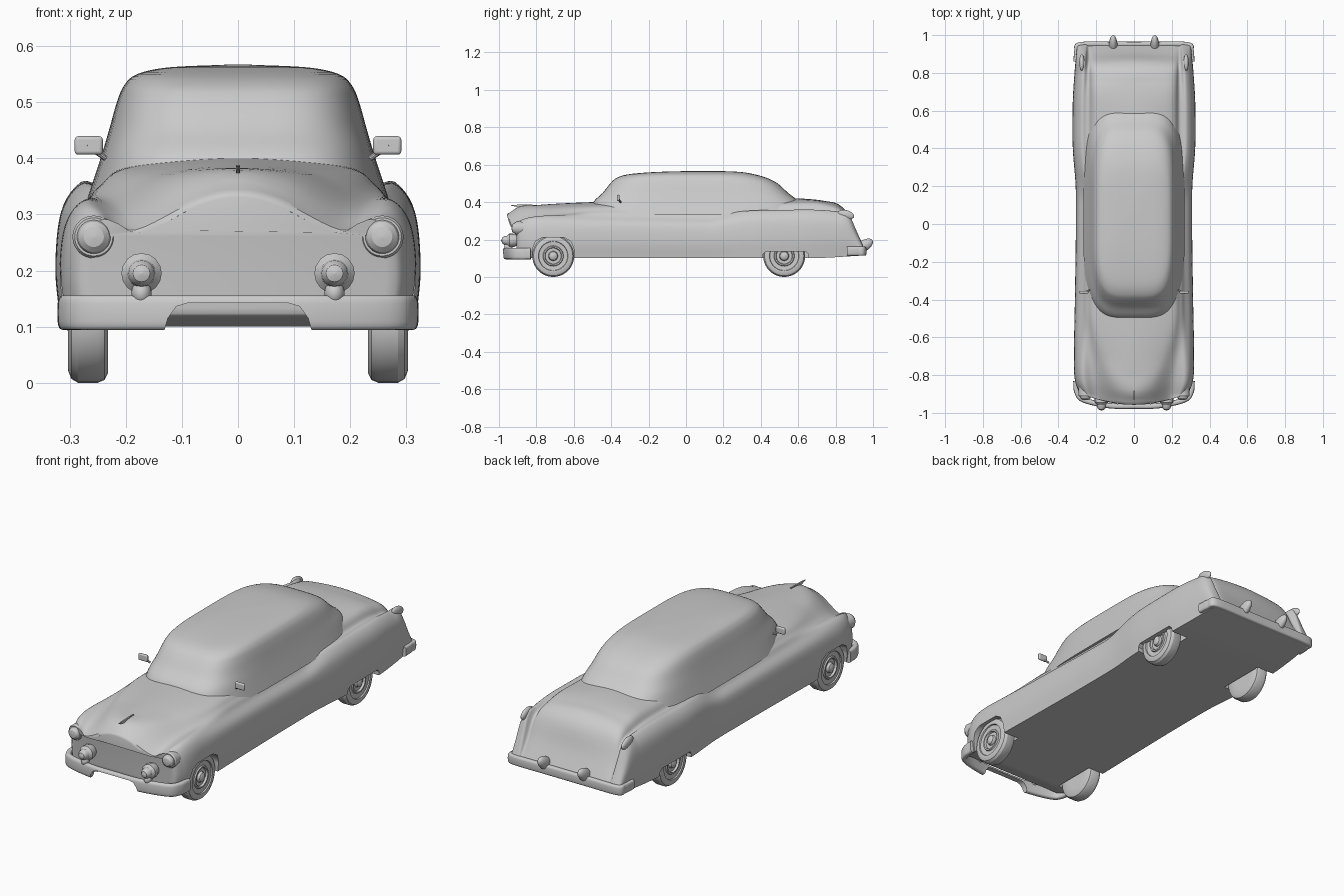
import bpy, bmesh, math
from mathutils import Vector

if "Cube" in bpy.data.objects:
    bpy.data.objects.remove(bpy.data.objects["Cube"])

def build(name, verts, faces, angle=40):
    me = bpy.data.meshes.new(name)
    me.from_pydata([tuple(v) for v in verts], [], faces)
    bm = bmesh.new(); bm.from_mesh(me)
    bmesh.ops.recalc_face_normals(bm, faces=bm.faces)
    bm.to_mesh(me); bm.free()
    ob = bpy.data.objects.new(name, me)
    bpy.context.collection.objects.link(ob)
    smooth(ob, angle)
    return ob

def smooth(ob, angle=40):
    bpy.ops.object.select_all(action='DESELECT')
    ob.select_set(True); bpy.context.view_layer.objects.active = ob
    bpy.ops.object.shade_smooth_by_angle(angle=math.radians(angle))

def loft(name, rings, angle=40):
    n = len(rings[0])
    faces = [(i*n+j, i*n+(j+1) % n, (i+1)*n+(j+1) % n, (i+1)*n+j)
             for i in range(len(rings)-1) for j in range(n)]
    faces += [tuple(range(n)), tuple(range((len(rings)-1)*n, len(rings)*n))]
    return build(name, [v for r in rings for v in r], faces, angle)

def spline(pts, n):
    """Smooth curve through the points, n steps per span."""
    p = [Vector(q) for q in pts]
    p = [2*p[0]-p[1]] + p + [2*p[-1]-p[-2]]
    out = []
    for i in range(1, len(p)-2):
        for k in range(n):
            t = k/n
            a, b = (p[i+1]-p[i-1])/2, (p[i+2]-p[i])/2
            out.append(p[i]*(2*t**3-3*t*t+1) + a*(t**3-2*t*t+t)
                       + p[i+1]*(3*t*t-2*t**3) + b*(t**3-t*t))
    return out + [p[-2]]

def key(tab, y):
    """Smooth value at y from (y, value) keys."""
    s = [(b[1]-a[1])/(b[0]-a[0]) for a, b in zip(tab, tab[1:])]
    m = [s[0]] + [(a+b)/2 if a*b > 0 else 0 for a, b in zip(s, s[1:])] + [s[-1]]
    for i in range(len(s)):
        if y <= tab[i+1][0] or i == len(s)-1:
            d = tab[i+1][0]-tab[i][0]; t = (y-tab[i][0])/d
            return (tab[i][1]*(2*t**3-3*t*t+1) + m[i]*d*(t**3-2*t*t+t)
                    + tab[i+1][1]*(3*t*t-2*t**3) + m[i+1]*d*(t**3-t*t))

def sup(t, n):
    c, s = math.cos(t), math.sin(t)
    return math.copysign(abs(c)**(2/n), c), math.copysign(abs(s)**(2/n), s)

def lathe(name, prof, loc, axis, sign=1, sides=32, angle=30):
    rings = []
    for a, r in prof:
        ring = []
        for k in range(sides):
            u, v = r*math.cos(k*math.tau/sides), r*math.sin(k*math.tau/sides)
            ring.append(Vector((a*sign, u, v) if axis == 'x' else (u, a, v)) + Vector(loc))
        rings.append(ring)
    return loft(name, rings, angle)

def ellipsoid(name, loc, scale, tilt=0):
    bpy.ops.mesh.primitive_uv_sphere_add(segments=24, ring_count=12, location=loc, rotation=(tilt, 0, 0))
    ob = bpy.context.object; ob.name = name; ob.scale = scale
    smooth(ob, 60)

def cut(target, pts, axis, lo, hi):
    """Cut a prism through the target along x or y."""
    rings = [[(d, a, b) if axis == 'x' else (a, d, b) for a, b in pts] for d in (lo, hi)]
    c = loft("cutter", rings); c.hide_render = True
    m = target.modifiers.new("cut", 'BOOLEAN'); m.object = c; m.operation = 'DIFFERENCE'; m.solver = 'EXACT'
    bpy.context.view_layer.objects.active = target
    bpy.ops.object.modifier_apply(modifier=m.name)
    bpy.data.objects.remove(c)

# Body: profile keys along the length
WIDTH = [(-.94, .292), (-.88, .31), (-.7, .318), (-.4, .313), (0, .308), (.2, .309), (.4, .324), (.6, .325), (.8, .315), (.955, .30)]
BOTTOM = [(-.94, .115), (-.85, .10), (.65, .10), (.955, .115)]
FENDER = [(-.94, .295), (-.88, .315), (-.6, .325), (-.3, .322), (.12, .315), (.3, .348), (.45, .355), (.8, .35), (.87, .335), (.91, .25), (.955, .15)]
VALLEY = [(-.94, .275), (-.85, .305), (-.7, .33), (-.45, .352), (0, .345), (.5, .355), (.75, .345), (.85, .31), (.9, .225), (.955, .14)]
SHOULDER = [(-.94, .33), (-.88, .36), (-.7, .372), (-.45, .385), (.55, .40), (.75, .39), (.85, .34), (.9, .24), (.955, .14)]
CENTRE = [(-.94, .345), (-.9, .373), (-.8, .384), (-.5, .40), (.55, .42), (.75, .405), (.82, .385), (.87, .33), (.9, .25), (.955, .14)]
HOOD_W = [(-.94, .075), (-.45, .19), (.6, .19), (.955, .2)]
VALLEY_W = [(-.94, .19), (-.45, .245), (.5, .24), (.955, .24)]

def section(y):
    w, zb, zf = key(WIDTH, y), key(BOTTOM, y), key(FENDER, y)
    h, xh, zh = zf-zb, key(HOOD_W, y), key(SHOULDER, y)
    pts = [(w-.01, zb), (w, zb+.4*h), (w-.01, zf-.2*h), (w-.045, zf),
           (key(VALLEY_W, y), key(VALLEY, y)), (xh, zh), (0, key(CENTRE, y)), (-xh, zh)]
    half = spline(pts, 6)[:37]
    half[-1].x = 0
    return half + [Vector((-p.x, p.y)) for p in half[-2::-1]]

def place(sec, y, shrink=1.0):
    f = min(1, max(0, (-.6-y)/.34))
    return [(p.x*shrink, y+.055*f*f*(p.x/.3)**2, .2+(p.y-.2)*shrink) for p in sec]

stations = [-.94+.02*i for i in range(85)] + [.755+.01*i for i in range(21)]
rings = [place(section(-.94), -.957, .90), place(section(-.94), -.952, .965)]
rings += [place(section(y), y) for y in stations]
body = loft("body", rings)

# Wheel arches
front_arch = [(-.825, .05), (-.82, .15), (-.805, .19), (-.77, .21), (-.65, .21), (-.615, .19), (-.60, .15), (-.595, .05)]
rear_arch = [(.405, .05), (.41, .12), (.425, .135), (.64, .135), (.655, .12), (.66, .05)]
for s in (-1, 1):
    for arch in (front_arch, rear_arch):
        cut(body, arch, 'x', *sorted((s*.22, s*.4)))
smooth(body, 40)

# Cabin: stacked rounded plans (front y, rear y, half width, z)
levels = spline([(-.515, .64, .268, .33), (-.495, .605, .245, .40), (-.445, .545, .230, .45), (-.405, .49, .216, .50),
                 (-.37, .43, .203, .53), (-.30, .36, .180, .55), (-.14, .28, .125, .562), (.08, .14, .02, .567)], 4)
rings = []
for f, r, w, z in levels:
    ring = []
    for k in range(80):
        c, s = sup(k*math.tau/80, 4)
        ring.append((w*c, (f+r)/2+(r-f)/2*s, z))
    rings.append(ring)
loft("cabin", rings, 60)

# Front bumper with the opening in its middle, and rear bumper
def bumper(name, half, depth, z, height):
    path = spline(half + [(-x, y) for x, y in half[-2::-1]], 6)
    rings = []
    for i, p in enumerate(path):
        d = (path[min(i+1, len(path)-1)] - path[max(i-1, 0)]).normalized()
        nrm = Vector((d.y, -d.x))
        ring = []
        for k in range(20):
            c, s = sup(k*math.tau/20, 3.5)
            q = p + nrm*depth*c
            ring.append((q.x, q.y, z+height*s))
        rings.append(ring)
    return loft(name, rings)

front = bumper("front_bumper", [(-.308, -.83), (-.302, -.89), (-.265, -.932), (-.13, -.962), (0, -.965)], .014, .125, .031)
cut(front, [(-.135, .08), (-.125, .115), (-.11, .136), (-.09, .142), (.09, .142), (.11, .136), (.125, .115), (.135, .08)], 'y', -1.1, -.9)
smooth(front, 40)
bumper("rear_bumper", [(-.307, .86), (-.303, .92), (-.285, .95), (-.12, .952), (0, .952)], .013, .138, .024)

tyre = [(.232, .06), (.232, .095), (.238, .107), (.25, .112), (.285, .112), (.297, .105), (.303, .09), (.302, .079),
        (.296, .077), (.294, .055), (.300, .052), (.300, .045), (.290, .042), (.290, .026), (.302, .022), (.308, .012), (.309, .001)]
for s, side in ((-1, "left"), (1, "right")):
    # Wheels
    for y, end in ((-.71, "front"), (.525, "rear")):
        lathe(f"{end}_wheel_{side}", tyre, (0, y, .112), 'x', s, 40)
    # Headlight: housing and lens
    lathe(f"headlight_{side}", [(-.82, .034), (-.905, .038), (-.912, .034), (-.912, .030), (-.922, .027),
                                (-.930, .018), (-.933, .001)], (s*.257, 0, .26), 'y')
    # Bumper bullet and its foot
    lathe(f"bumper_bullet_{side}", [(-.89, .024), (-.925, .036), (-.945, .036), (-.957, .025), (-.972, .023),
                                    (-.983, .015), (-.988, .001)], (s*.172, 0, .195), 'y', 1, 16)
    ellipsoid(f"bullet_foot_{side}", (s*.172, -.95, .16), (.018, .022, .022))
    # Rear bumper guard and tail light
    ellipsoid(f"rear_guard_{side}", (s*.11, .948, .165), (.022, .058, .03), math.radians(32))
    ellipsoid(f"tail_light_{side}", (s*.276, .855, .333), (.014, .045, .024), math.radians(-15))
    # Door mirror: stalk and head
    a, b = Vector((s*.236, -.35, .40)), Vector((s*.27, -.365, .424))
    d = b-a
    bpy.ops.mesh.primitive_cylinder_add(vertices=10, radius=.005, depth=d.length, location=(a+b)/2,
                                        rotation=d.to_track_quat('Z', 'Y').to_euler())
    bpy.context.object.name = f"mirror_stalk_{side}"
    bpy.ops.mesh.primitive_cube_add(size=1, location=(s*.266, -.362, .423))
    head = bpy.context.object; head.name = f"mirror_head_{side}"
    head.scale = (.05, .014, .033)
    bpy.ops.object.transform_apply(location=False, rotation=False)
    bv = head.modifiers.new("round", 'BEVEL'); bv.width = .006; bv.segments = 3
    smooth(head, 40)

# Hood ornament
loft("hood_ornament", [[(sx*w, y, z+sz*h) for sx, sz in ((-1, -1), (1, -1), (1, 1), (-1, 1))]
                       for y, w, z, h in ((-.935, .001, .383, .002), (-.90, .004, .380, .006), (-.82, .003, .384, .004))])
